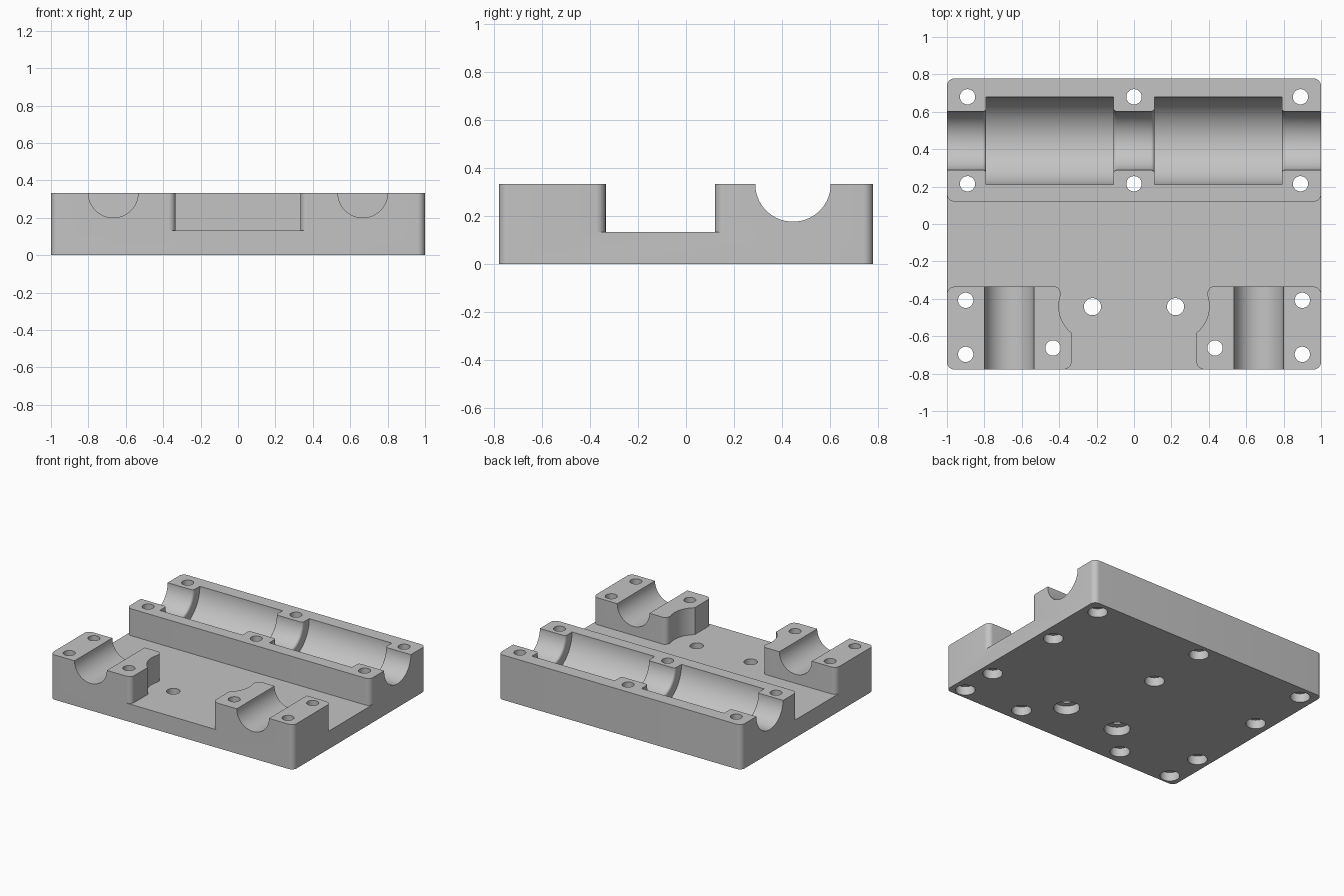
import bpy, bmesh, math
from mathutils import Matrix, Vector

default = bpy.data.objects.get("Cube")
if default:
    bpy.data.objects.remove(default, do_unlink=True)

WIDTH, DEPTH, HEIGHT, FLOOR = 2.0, 1.556, 0.333, 0.133
CORNER = 0.04

grey = bpy.data.materials.new("plain grey")
grey.use_nodes = True
grey.diffuse_color = (0.55, 0.55, 0.55, 1)
grey.node_tree.nodes["Principled BSDF"].inputs["Base Color"].default_value = (0.55, 0.55, 0.55, 1)


def arc(cx, cy, r, start, end, steps=10):
    angles = [math.radians(start + (end - start) * i / steps) for i in range(steps + 1)]
    return [(cx + r * math.cos(a), cy + r * math.sin(a)) for a in angles]


def finish(name, bm):
    bmesh.ops.recalc_face_normals(bm, faces=bm.faces)
    mesh = bpy.data.meshes.new(name)
    bm.to_mesh(mesh)
    bm.free()
    mesh.materials.append(grey)
    obj = bpy.data.objects.new(name, mesh)
    bpy.context.collection.objects.link(obj)
    return obj


def prism(name, outline, bottom, top):
    bm = bmesh.new()
    face = bm.faces.new([bm.verts.new((x, y, bottom)) for x, y in outline])
    new = bmesh.ops.extrude_face_region(bm, geom=[face])["geom"]
    verts = [v for v in new if isinstance(v, bmesh.types.BMVert)]
    bmesh.ops.translate(bm, verts=verts, vec=(0, 0, top - bottom))
    return finish(name, bm)


def lathe(bm, profile, matrix, sides):
    """Solid of revolution about local z from (radius, distance) pairs."""
    rings = []
    for r, z in profile:
        ring = []
        for i in range(sides):
            a = 2 * math.pi * (i + 0.5) / sides
            ring.append(bm.verts.new(matrix @ Vector((r * math.cos(a), r * math.sin(a), z))))
        rings.append(ring)
    for low, high in zip(rings, rings[1:]):
        for i in range(sides):
            j = (i + 1) % sides
            bm.faces.new((low[i], low[j], high[j], high[i]))
    bm.faces.new(rings[0])
    bm.faces.new(rings[-1])


def cut(body, cutter):
    mod = body.modifiers.new("cut", "BOOLEAN")
    mod.operation, mod.solver, mod.object = "DIFFERENCE", "EXACT", cutter
    bpy.context.view_layer.objects.active = body
    bpy.ops.object.modifier_apply(modifier=mod.name)
    bpy.data.objects.remove(cutter, do_unlink=True)


# Solid block with rounded upright corners
hx, hy = WIDTH / 2 - CORNER, DEPTH / 2 - CORNER
block = (arc(hx, hy, CORNER, 0, 90) + arc(-hx, hy, CORNER, 90, 180)
         + arc(-hx, -hy, CORNER, 180, 270) + arc(hx, -hy, CORNER, 270, 360))
body = prism("bearing_base", block, 0, HEIGHT)

# T-shaped recess that leaves the rear rail and the two front blocks
half = ([(0.37, -0.9)] + arc(0.37, -0.74, 0.035, 270, 180)
        + arc(0.22, -0.44, 0.182, -51, 18, 16)
        + arc(0.43, -0.37, 0.037, 180, 90)
        + arc(hx, -0.375, CORNER, 90, 0)
        + [(1.1, -0.375), (1.1, 0.16)] + arc(hx, 0.16, CORNER, 0, -90))
recess = half + [(-x, y) for x, y in reversed(half)]
cut(body, prism("recess_cutter", recess, FLOOR, 0.6))

# Stepped bearing seat along the rear rail, with eased rib edges
SMALL, LARGE, EASE = 0.157, 0.235, 0.018


def eased(x, inward):
    """Flare of a narrow bore into a wide pocket; inward is the pocket side."""
    points = [(SMALL + EASE - EASE * math.cos(a), x - inward * (EASE - EASE * math.sin(a)))
              for a in [math.pi / 2 * i / 6 for i in range(7)]]
    points.append((LARGE, x))
    return points if inward > 0 else points[::-1]


seat = [(SMALL, -1.1)]
for x, inward in ((-0.79, 1), (-0.11, -1), (0.11, 1), (0.79, -1)):
    seat += eased(x, inward)
seat.append((SMALL, 1.1))
bm = bmesh.new()
along_x = Matrix.Translation((0, 0.445, HEIGHT)) @ Matrix.Rotation(math.pi / 2, 4, "Y")
lathe(bm, seat, along_x, 80)
cut(body, finish("seat_cutter", bm))

# Half-round rod grooves through the front blocks
bm = bmesh.new()
for side in (-1, 1):
    along_y = Matrix.Translation((side * 0.667, 0, HEIGHT)) @ Matrix.Rotation(math.pi / 2, 4, "X")
    lathe(bm, [(0.133, 0.2), (0.133, 1.0)], along_y, 64)
cut(body, finish("groove_cutter", bm))

# Screw holes, counterbored from below
bm = bmesh.new()


def hole(x, y, r, bore):
    profile = [(bore, -0.1), (bore, 0.065), (r, 0.065), (r, 0.6)]
    lathe(bm, profile, Matrix.Translation((x, y, 0)), 32)


for y in (0.215, 0.68):
    hole(0, y, 0.041, 0.067)
for side in (-1, 1):
    for x, y in ((0.89, 0.68), (0.89, 0.215), (0.9, -0.408), (0.9, -0.697), (0.433, -0.663)):
        hole(side * x, y, 0.041, 0.067)
    hole(side * 0.222, -0.442, 0.046, 0.088)
cut(body, finish("hole_cutter", bm))

bpy.ops.object.select_all(action="DESELECT")
body.select_set(True)
bpy.context.view_layer.objects.active = body
bpy.ops.object.shade_smooth_by_angle(angle=math.radians(30))
